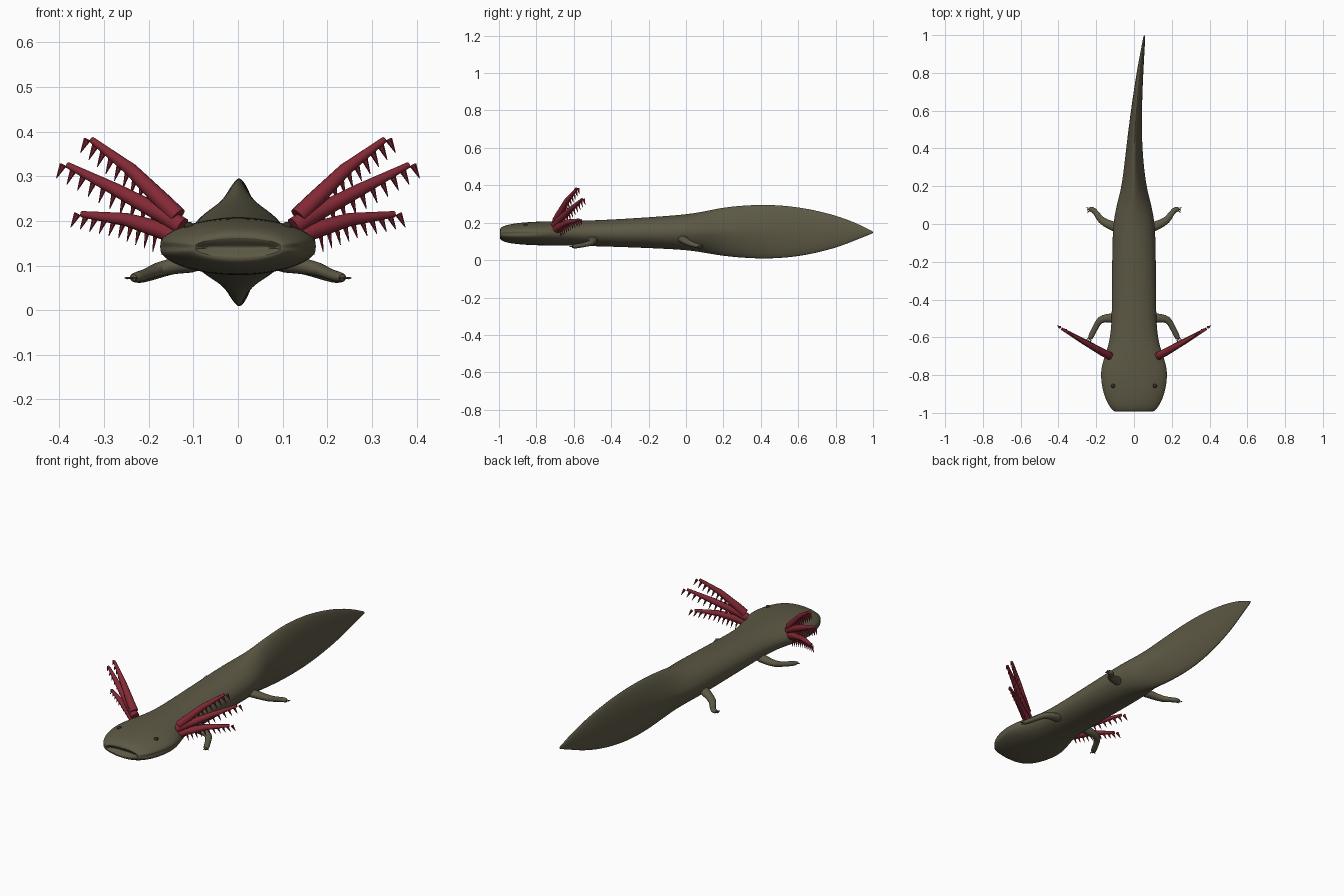
import bpy, bmesh, math
from mathutils import Vector

cube = bpy.data.objects.get("Cube")
if cube:
    bpy.data.objects.remove(cube)


def material(name, color):
    m = bpy.data.materials.new(name)
    m.use_nodes = True
    m.diffuse_color = (*color, 1)
    for node in m.node_tree.nodes:
        if node.type == "BSDF_PRINCIPLED":
            node.inputs["Base Color"].default_value = (*color, 1)
            node.inputs["Roughness"].default_value = 0.6
    return m


skin = material("olive skin", (0.11, 0.1, 0.06))
gill_red = material("gill red", (0.23, 0.022, 0.036))
eye_dark = material("dark eye", (0.03, 0.028, 0.018))


def loft(bm, rings):
    """Join closed rings of points into a capped skin."""
    loops = [[bm.verts.new(p) for p in ring] for ring in rings]
    for a, b in zip(loops, loops[1:]):
        n = len(a)
        for i in range(n):
            bm.faces.new((a[i], a[(i + 1) % n], b[(i + 1) % n], b[i]))
    bm.faces.new(loops[0][::-1])
    bm.faces.new(loops[-1])


def tube(bm, points, radii, sides=10, flat=1.0):
    """Tapered limb along a path; flat squashes it vertically."""
    pts = [Vector(p) for p in points]
    rings = []
    for i, p in enumerate(pts):
        d = (pts[min(i + 1, len(pts) - 1)] - pts[max(i - 1, 0)]).normalized()
        u = d.cross(Vector((0, 0, 1))).normalized()
        v = u.cross(d)
        ring = []
        for k in range(sides):
            a = math.tau * k / sides
            ring.append(p + radii[i] * (u * math.cos(a) + v * math.sin(a) * flat))
        rings.append(ring)
    loft(bm, rings)


def finish(name, bm, mat, mirror=False, subdivide=0):
    bmesh.ops.recalc_face_normals(bm, faces=bm.faces[:])
    mesh = bpy.data.meshes.new(name)
    bm.to_mesh(mesh)
    bm.free()
    mesh.materials.append(mat)
    obj = bpy.data.objects.new(name, mesh)
    bpy.context.collection.objects.link(obj)
    if mirror:
        obj.modifiers.new("Mirror", "MIRROR")
    if subdivide:
        sub = obj.modifiers.new("Smooth", "SUBSURF")
        sub.levels = sub.render_levels = subdivide
    bpy.ops.object.select_all(action="DESELECT")
    bpy.context.view_layer.objects.active = obj
    obj.select_set(True)
    bpy.ops.object.shade_smooth_by_angle(angle=math.radians(50))
    return obj


# Body, head and finned tail: y, centre x, half width, bottom, top, roundness
stations = [
    (-.975, 0, .09, .137, .143, 2),
    (-1, 0, .095, .118, .162, 2),
    (-.985, 0, .12, .101, .18, 2),
    (-.94, 0, .153, .089, .193, 2),
    (-.86, 0, .178, .081, .203, 2),
    (-.77, 0, .181, .078, .207, 2),
    (-.68, 0, .147, .078, .209, 2),
    (-.58, 0, .12, .076, .21, 2),
    (-.4, 0, .117, .072, .216, 2.1),
    (-.1, 0, .116, .06, .236, 2),
    (.02, 0, .109, .052, .247, 1.9),
    (.11, 0, .09, .037, .263, 1.6),
    (.2, 0, .064, .02, .284, 1.5),
    (.4, 0, .042, .003, .301, 1.6),
    (.6, .012, .029, .015, .288, 1.7),
    (.8, .031, .018, .062, .242, 1.8),
    (.92, .046, .01, .112, .194, 2),
    (.98, .053, .006, .136, .163, 2),
    (1, .056, .004, .143, .154, 2),
]
SIDES = 32
rings = []
for y, cx, w, low, high, power in stations:
    ring = []
    for k in range(SIDES):
        c, s = math.cos(math.tau * k / SIDES), math.sin(math.tau * k / SIDES)
        x = w * math.copysign(abs(c) ** (2 / power), c)
        z = (high - low) / 2 * math.copysign(abs(s) ** (2 / power), s)
        if k % (SIDES // 2) == 0 and y < -.8:
            x *= 0.94  # mouth crease along the jaw
        ring.append((cx + x, y, (low + high) / 2 + z))
    rings.append(ring)
bm = bmesh.new()
loft(bm, rings)
finish("body", bm, skin, subdivide=2)

# Legs, each ending in a flattened foot with small toes
legs = {
    "front_leg": [(.07, -.5, .11), (.14, -.497, .1), (.182, -.503, .092),
                  (.205, -.55, .08), (.225, -.59, .074), (.237, -.612, .072)],
    "hind_leg": [(.06, -.03, .12), (.13, -.005, .103), (.178, .02, .088),
                 (.2, .06, .076), (.222, .081, .072), (.242, .076, .072)],
}
for name, path in legs.items():
    bm = bmesh.new()
    tube(bm, path, (.034, .024, .021, .015, .017, .011), flat=.8)
    end = Vector(path[-1])
    ahead = (end - Vector(path[-2])).normalized()
    side = ahead.cross(Vector((0, 0, 1)))
    for spread in (-1, 0, 1):
        start = end - ahead * .006 + side * spread * .007
        tip = start + (ahead + side * spread * .4) * .017
        tube(bm, (start, tip), (.005, .002), sides=6)
    finish(name, bm, skin, mirror=True, subdivide=1)

# Feathery gills: tapered stalks, each with a hanging row of filaments
gills = {
    "upper_gill": [(.135, -.695, .21), (.165, -.68, .24), (.24, -.638, .315), (.328, -.585, .382)],
    "middle_gill": [(.125, -.7, .187), (.165, -.68, .212), (.27, -.62, .268), (.382, -.555, .325)],
    "lower_gill": [(.125, -.7, .155), (.165, -.68, .177), (.25, -.632, .203), (.35, -.572, .215)],
}
FILAMENTS = 11
for name, path in gills.items():
    bm = bmesh.new()
    tube(bm, path, (.021, .02, .015, .007), sides=12)
    pts = [Vector(p) for p in path[1:]]
    for i in range(FILAMENTS):
        t = i / (FILAMENTS - 1)
        seg = min(int(t * 2), 1)
        root = pts[seg].lerp(pts[seg + 1], t * 2 - seg)
        root += Vector((.01, .008, 0)) * t
        hang = Vector((.1 + .35 * t, .25, -.9)).normalized()
        length = .056 - .022 * t
        tube(bm, (root, root + hang * length), (.008, .0008), sides=6)
    finish(name, bm, gill_red, mirror=True)

# Small eyes on top of the head
bm = bmesh.new()
bmesh.ops.create_uvsphere(bm, u_segments=16, v_segments=10, radius=.011)
bmesh.ops.translate(bm, verts=bm.verts[:], vec=(.11, -.857, .187))
finish("eye", bm, eye_dark, mirror=True)
